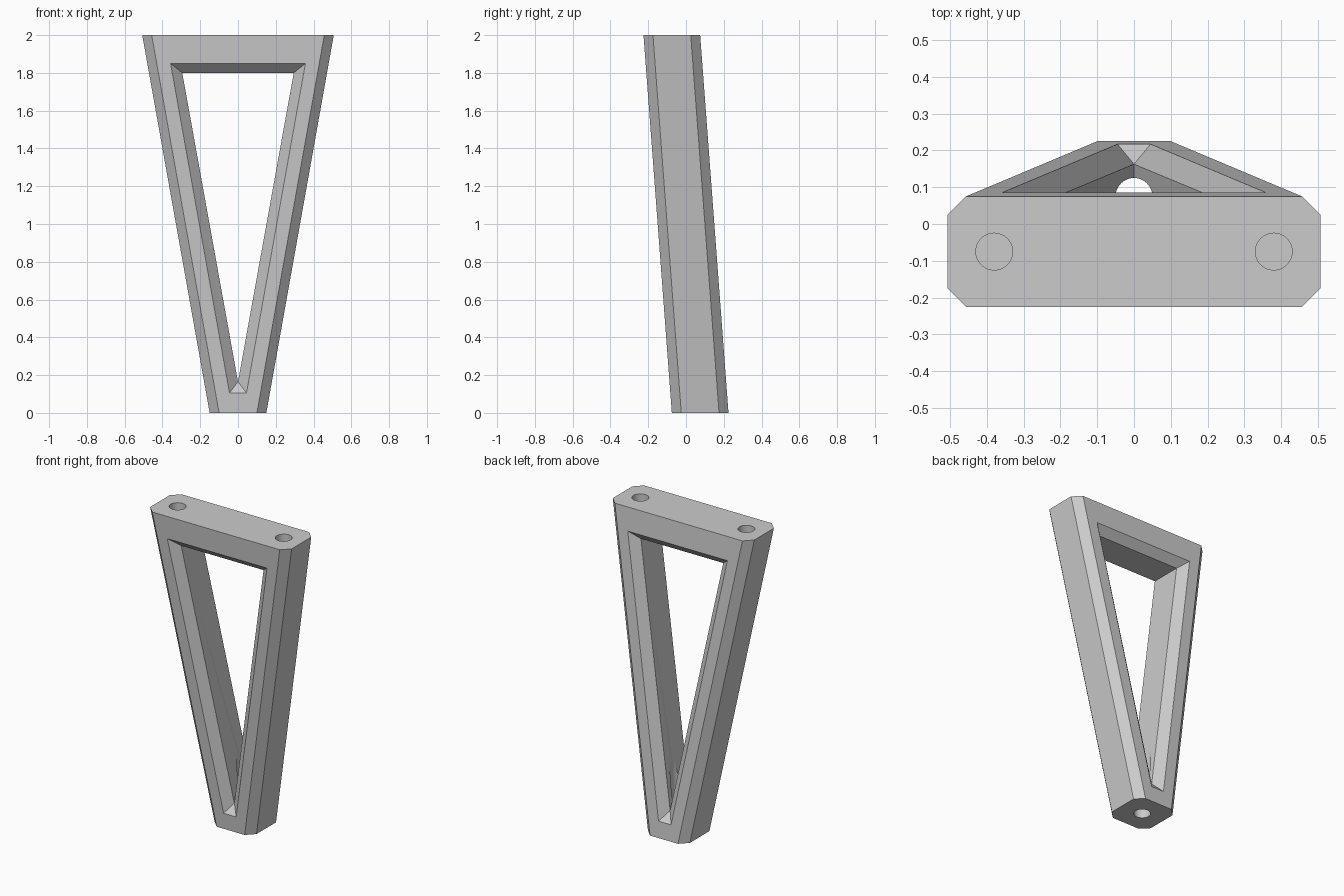
import bpy
import bmesh
from math import radians
from mathutils import Matrix

cube = bpy.data.objects.get("Cube")
if cube:
    bpy.data.objects.remove(cube, do_unlink=True)

HEIGHT, DEPTH, BEVEL = 2.0, 0.15, 0.05

grey = bpy.data.materials.new("plain_grey")
grey.use_nodes = True
grey.diffuse_color = (0.6, 0.6, 0.6, 1)
grey.node_tree.nodes["Principled BSDF"].inputs["Base Color"].default_value = (0.6, 0.6, 0.6, 1)


def lean(z):
    """Centre line of the leaning leg."""
    return 0.075 * (1 - z)


def finish(bm, name):
    bmesh.ops.recalc_face_normals(bm, faces=bm.faces[:])
    mesh = bpy.data.meshes.new(name)
    bm.to_mesh(mesh)
    bm.free()
    mesh.materials.append(grey)
    obj = bpy.data.objects.new(name, mesh)
    bpy.context.collection.objects.link(obj)
    return obj


def loft(name, rings):
    """Closed solid through rings with equal point counts."""
    bm = bmesh.new()
    loops = [[bm.verts.new(p) for p in ring] for ring in rings]
    bm.faces.new(loops[0])
    bm.faces.new(loops[-1])
    for a, b in zip(loops, loops[1:]):
        for i in range(len(a)):
            j = (i + 1) % len(a)
            bm.faces.new((a[i], a[j], b[j], b[i]))
    bmesh.ops.remove_doubles(bm, verts=bm.verts[:], dist=0.0001)
    return finish(bm, name)


def octagon(half_width, z):
    """Rectangle with cut corners."""
    w, d, c = half_width, DEPTH, BEVEL
    quarter = [(w, d - c), (w - c, d)]
    right = [(x, -y) for x, y in reversed(quarter)] + quarter
    left = [(-x, y) for x, y in reversed(right)]
    return [(x, y + lean(z), z) for x, y in right + left]


def opening(top_x, top_z, low_x, low_z, offset):
    outline = [(-top_x, top_z), (top_x, top_z), (low_x, low_z), (-low_x, low_z)]
    return [(x, lean(z) + offset, z) for x, z in outline]


def drill(name, x, y, bottom, top):
    bm = bmesh.new()
    bmesh.ops.create_cone(bm, cap_ends=True, segments=48, radius1=0.05, radius2=0.05,
                          depth=top - bottom,
                          matrix=Matrix.Translation((x, y, (top + bottom) / 2)))
    return finish(bm, name)


# Tapered leaning body
leg = loft("leg_frame", [octagon(0.15, 0), octagon(0.507, HEIGHT)])

# Opening with bevelled rims on front and back
outer = (0.357, 1.85, 0.045, 0.105)
inner = (0.295, 1.8, 0, 0.165)
steps = [(outer, -0.25), (outer, -DEPTH), (inner, BEVEL - DEPTH),
         (inner, DEPTH - BEVEL), (outer, DEPTH), (outer, 0.25)]
cutters = [loft("opening_cutter", [opening(*shape, offset) for shape, offset in steps])]

# Foot hole and the two blind top holes
cutters.append(drill("foot_hole_cutter", 0, lean(0), -0.1, 0.5))
for side, x in (("left", 0.38), ("right", -0.38)):
    cutters.append(drill(side + "_top_hole_cutter", x, lean(HEIGHT), HEIGHT - 0.2, HEIGHT + 0.1))

bpy.context.view_layer.objects.active = leg
for cutter in cutters:
    cut = leg.modifiers.new(cutter.name, "BOOLEAN")
    cut.operation = "DIFFERENCE"
    cut.solver = "EXACT"
    cut.object = cutter
    bpy.ops.object.modifier_apply(modifier=cut.name)
    bpy.data.objects.remove(cutter, do_unlink=True)

# Smooth hole walls, crisp edges elsewhere
bpy.ops.object.select_all(action="DESELECT")
leg.select_set(True)
bpy.ops.object.shade_smooth_by_angle(angle=radians(15))
